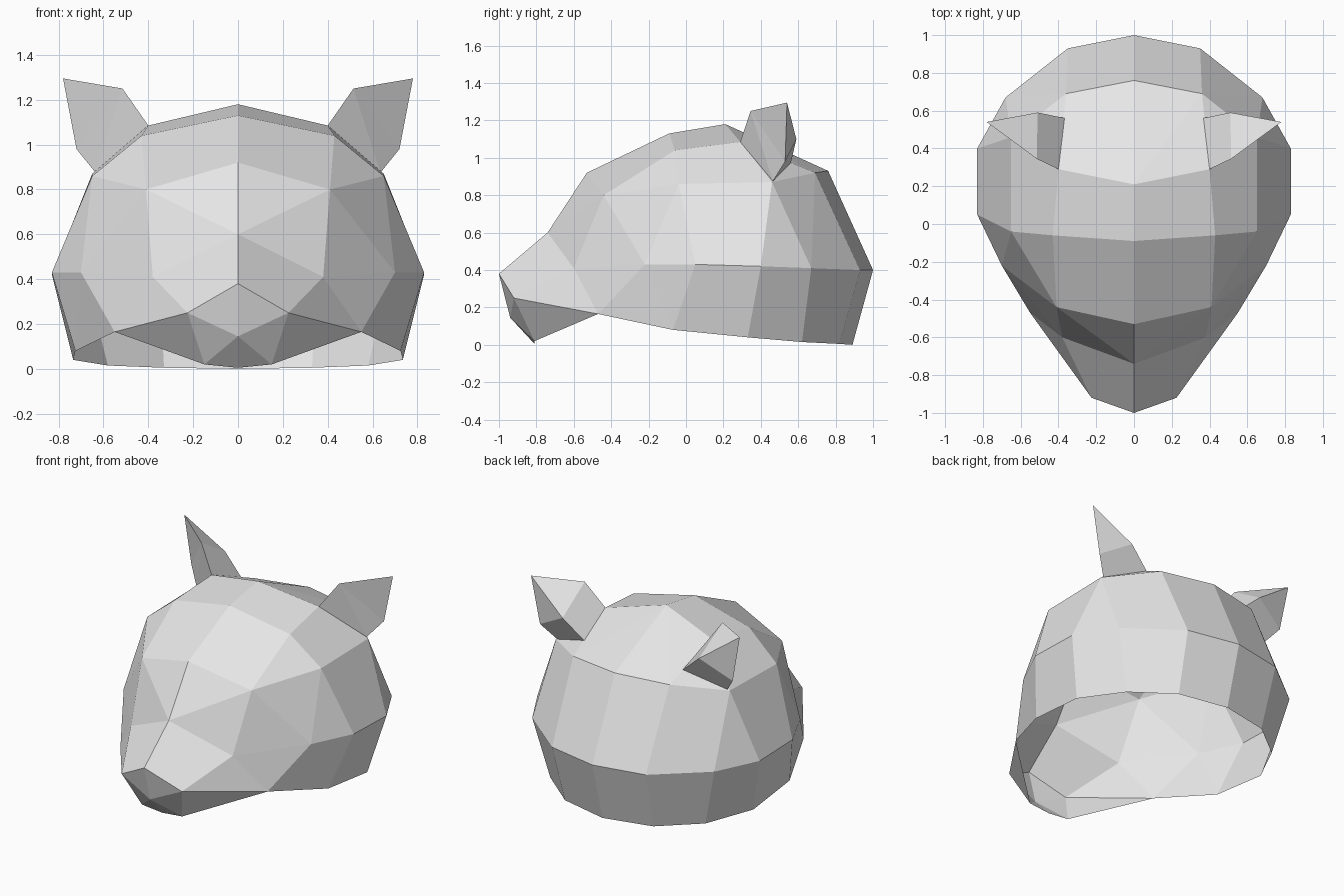
import bpy, bmesh
from mathutils import Vector

cube = bpy.data.objects.get("Cube")
if cube:
    bpy.data.objects.remove(cube, do_unlink=True)

grey = bpy.data.materials.new("plain_grey")
grey.use_nodes = True
colour = (0.8, 0.8, 0.8, 1)
grey.diffuse_color = colour
grey.node_tree.nodes["Principled BSDF"].inputs["Base Color"].default_value = colour


def half_mesh(name, points, faces, centre):
    """Flat-faced shell for the +x half, normals away from centre, mirrored in x."""
    bm = bmesh.new()
    verts = {k: bm.verts.new(co) for k, co in points.items()}
    for keys in faces:
        face = bm.faces.new([verts[k] for k in keys.split()])
        face.normal_update()
        if face.normal.dot(face.calc_center_median() - Vector(centre)) < 0:
            face.normal_flip()
    mesh = bpy.data.meshes.new(name)
    bm.to_mesh(mesh)
    bm.free()
    mesh.materials.append(grey)
    obj = bpy.data.objects.new(name, mesh)
    bpy.context.collection.objects.link(obj)
    mirror = obj.modifiers.new("mirror", 'MIRROR')
    mirror.use_clip = True
    mirror.merge_threshold = 0.001
    return obj


head_points = {
    # centre line, from nose over the crown to the nape
    "nose": (0, -1, .38), "bridge": (0, -.74, .60), "brow": (0, -.53, .92),
    "crown1": (0, -.09, 1.13), "crown2": (0, .21, 1.18), "back": (0, .76, .93),
    "nape": (0, 1, .40), "neck": (0, .89, 0),
    # second line, beside the centre
    "snout": (.225, -.92, .25), "muzzle": (.38, -.60, .41), "brow_s": (.41, -.44, .80),
    "crown1_s": (.43, -.06, 1.04), "crown2_s": (.40, .29, 1.085), "back_s": (.36, .69, .92),
    "nape_s": (.35, .93, .40), "neck_s": (.33, .82, .005),
    # side of the head
    "cheek": (.70, -.22, .43), "temple": (.65, -.04, .86), "ear_root": (.65, .46, .87),
    "side1": (.83, .05, .43), "side2": (.83, .40, .42), "side3": (.68, .67, .41),
    # open rim of the neck and jaw
    "rim3": (.58, .62, .015), "rim2": (.735, .33, .04), "rim1": (.725, -.07, .08),
    "jaw": (.55, -.47, .165),
    "lip": (0, -.94, .145), "chin": (0, -.81, .005), "chin_s": (.15, -.81, .02),
}
head_faces = [
    # snout and chin
    "nose bridge muzzle snout", "nose snout lip", "snout jaw chin_s",
    "snout chin_s lip", "lip chin_s chin",
    # face
    "bridge brow brow_s", "bridge brow_s muzzle", "snout muzzle jaw",
    "muzzle cheek jaw", "muzzle brow_s cheek",
    # crown
    "brow crown1 crown1_s brow_s", "crown1 crown2 crown2_s crown1_s",
    "crown2 back back_s", "crown2 back_s crown2_s",
    # side
    "brow_s crown1_s temple", "brow_s temple cheek", "cheek temple side1",
    "crown1_s crown2_s ear_root temple", "temple ear_root side2 side1",
    "crown2_s back_s ear_root", "ear_root back_s side3", "ear_root side3 side2",
    # back and neck band
    "back nape nape_s back_s", "back_s nape_s side3", "nape neck neck_s nape_s",
    "nape_s neck_s rim3 side3", "side3 rim3 rim2 side2", "side2 rim2 rim1 side1",
    "cheek side1 rim1", "cheek rim1 jaw",
]
half_mesh("head", head_points, head_faces, (0, 0, .45))

# ears: triangular base, wider triangular middle, pointed tip
ear_points = {
    "in0": (.40, .29, 1.085), "out0": (.635, .465, .875), "back0": (.365, .56, .97),
    "in1": (.515, .345, 1.25), "out1": (.72, .53, .98), "back1": (.51, .59, 1.10),
    "tip": (.78, .54, 1.295),
}
ear_faces = ["in0 out0 in1", "out0 out1 in1", "out0 back0 back1 out1",
             "back0 in0 in1 back1", "in1 out1 tip", "out1 back1 tip", "back1 in1 tip"]
half_mesh("ears", ear_points, ear_faces, (.55, .48, 1.06))
